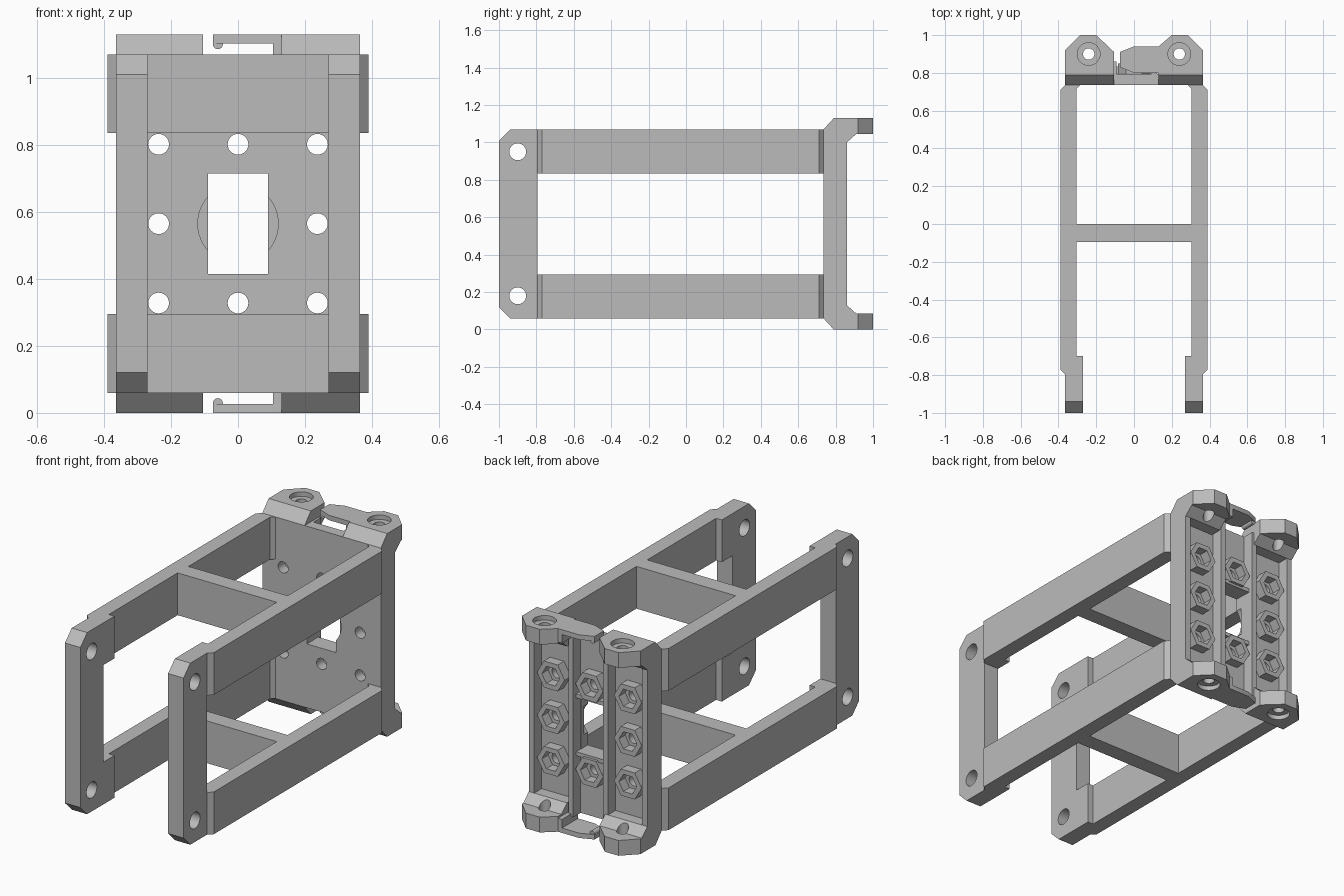
import bpy, bmesh, math
from mathutils import Vector

cube = bpy.data.objects.get("Cube")
if cube:
    bpy.data.objects.remove(cube, do_unlink=True)

MID = 0.565      # height of the symmetry plane; parts are built around it
HALF = 0.505     # half height of the frame
PITCH = 0.237    # spacing of the nut bosses

grey = bpy.data.materials.new("plain_grey")
grey.use_nodes = True
COLOUR = (0.5, 0.5, 0.5, 1)
grey.diffuse_color = COLOUR
grey.node_tree.nodes["Principled BSDF"].inputs["Base Color"].default_value = COLOUR


def prism(name, outlines, axis, lo, hi, mirror=""):
    """Extrude flat outlines along an axis, optionally mirrored on x and z."""
    bm = bmesh.new()
    place = {"x": lambda a, b, c: (c, a, b),
             "y": lambda a, b, c: (a, c, b),
             "z": lambda a, b, c: (a, b, c)}[axis]
    for pts in outlines:
        face = bm.faces.new([bm.verts.new(place(a, b, lo)) for a, b in pts])
        grown = bmesh.ops.extrude_face_region(bm, geom=[face])
        moved = [v for v in grown["geom"] if isinstance(v, bmesh.types.BMVert)]
        bmesh.ops.translate(bm, verts=moved, vec=Vector(place(0, 0, hi - lo)))
    bmesh.ops.recalc_face_normals(bm, faces=bm.faces[:])
    mesh = bpy.data.meshes.new(name)
    bm.to_mesh(mesh)
    bm.free()
    mesh.materials.append(grey)
    ob = bpy.data.objects.new(name, mesh)
    ob.location.z = MID
    bpy.context.collection.objects.link(ob)
    if mirror:
        mod = ob.modifiers.new("mirror", "MIRROR")
        mod.use_axis = ("x" in mirror, False, "z" in mirror)
        mod.use_mirror_merge = False
    return ob


def rect(a0, a1, b0, b1):
    return [(a0, b0), (a1, b0), (a1, b1), (a0, b1)]


def ring(a, b, r, n=32):
    return [(a + r * math.cos(2 * math.pi * i / n),
             b + r * math.sin(2 * math.pi * i / n)) for i in range(n)]


def combine(ob, cutter, operation="DIFFERENCE"):
    """Bake a boolean into the part ahead of any mirror, then drop the cutter."""
    mod = ob.modifiers.new("cut", "BOOLEAN")
    mod.object, mod.operation, mod.solver = cutter, operation, "EXACT"
    mirrors = [m for m in ob.modifiers if m.type == "MIRROR"]
    for m in mirrors:
        m.show_viewport = False
    bpy.context.view_layer.update()
    graph = bpy.context.evaluated_depsgraph_get()
    baked = bpy.data.meshes.new_from_object(ob.evaluated_get(graph))
    ob.modifiers.remove(mod)
    ob.data = baked
    for m in mirrors:
        m.show_viewport = True
    bpy.data.objects.remove(cutter, do_unlink=True)


# Front uprights with chamfered corners and bolt holes
profile = [(-1, -0.445), (-0.94, -HALF), (-0.795, -HALF),
           (-0.795, HALF), (-0.94, HALF), (-1, 0.445)]
upright = prism("front_uprights", [profile], "x", 0.27, 0.365, "x")
combine(upright, prism("cutter", [ring(-0.9, s * 0.385, 0.045) for s in (-1, 1)],
                       "x", 0.2, 0.45))

# Four long side arms, thickened at the front end
plan = [(0.365, -0.795), (0.39, -0.77), (0.39, 0.71), (0.365, 0.735),
        (0.285, 0.735), (0.305, 0.715), (0.305, -0.7), (0.27, -0.7), (0.27, -0.795)]
prism("side_arms", [plan], "z", 0.27, HALF, "xz")

# Cross bars joining the arms
prism("cross_bars", [rect(-0.31, 0.31, -0.095, 0)], "z", 0.27, HALF, "z")

# Back plate with window, round recess and bolt holes
plate = prism("back_plate", [rect(-0.365, 0.365, -HALF, HALF)], "y", 0.735, 0.795)
centres = [(i * PITCH, j * PITCH) for i in (-1, 0, 1) for j in (-1, 0, 1) if i or j]
combine(plate, prism("cutter", [ring(0, 0, 0.12, 48)], "y", 0.7, 0.77))
combine(plate, prism("cutter", [rect(-0.09, 0.09, -0.15, 0.15)], "y", 0.7, 0.9))
combine(plate, prism("cutter", [ring(a, b, 0.031, 24) for a, b in centres], "y", 0.7, 0.9))

# Hexagonal nut holders
bosses = prism("nut_holders", [ring(a, b, 0.085, 6) for a, b in centres], "y", 0.79, 0.85)
combine(bosses, prism("cutter", [ring(a, b, 0.055, 6) for a, b in centres], "y", 0.7, 0.9))

# Side walls and ribs on the back
prism("side_walls", [rect(0.332, 0.365, 0.74, 0.86)], "z", -HALF, HALF, "x")
prism("long_ribs", [rect(0.092, 0.122, 0.79, 0.86)], "z", -HALF, HALF, "x")
prism("window_ribs", [rect(-0.1, 0.1, 0.15, 0.172)], "y", 0.79, 0.835, "z")

# Hinge ears above and below, with counterbored holes
section = [(0.735, 0.435), (0.735, HALF), (0.79, 0.565), (1, 0.565),
           (1, 0.48), (0.91, 0.48), (0.86, 0.435)]
for name, side, inner, shoulder in (("right", -1, 0.105, 0.91), ("left", 1, 0.13, 0.94)):
    ear = prism(name + "_ears", [section], "x", min(side * inner, side * 0.365),
                max(side * inner, side * 0.365), "z")
    outline = [(inner, 0.6), (0.365, 0.6), (0.365, 0.92), (0.285, 1),
               (0.2, 1), (inner, shoulder)]
    outline = [(side * a, b) for a, b in outline]
    combine(ear, prism("cutter", [outline], "z", 0.3, 0.7), "INTERSECT")
    combine(ear, prism("cutter", [ring(side * 0.24, 0.9, 0.03)], "z", 0.3, 0.7))
    combine(ear, prism("cutter", [ring(side * 0.24, 0.9, 0.06)], "z", 0.54, 0.7))

# Spring clips reaching across the gap between the ears
tongue = [(0.135, 0.94), (0, 0.94), (-0.075, 0.91), (-0.075, 0.83), (0, 0.8), (0.135, 0.8)]
prism("clip_tongues", [tongue], "z", 0.538, 0.565, "z")
prism("clip_hooks", [ring(-0.06, 0.536, 0.015, 16)], "y", 0.83, 0.91, "z")
prism("clip_roots", [rect(0.105, 0.135, 0.8, 0.94)], "z", 0.49, 0.565, "z")

# Smooth the round holes, keep all corners sharp
for ob in list(bpy.context.scene.objects):
    if ob.type == "MESH" and ob.data.materials.get("plain_grey"):
        bpy.ops.object.select_all(action="DESELECT")
        ob.select_set(True)
        bpy.context.view_layer.objects.active = ob
        bpy.ops.object.shade_smooth_by_angle(angle=math.radians(30))
